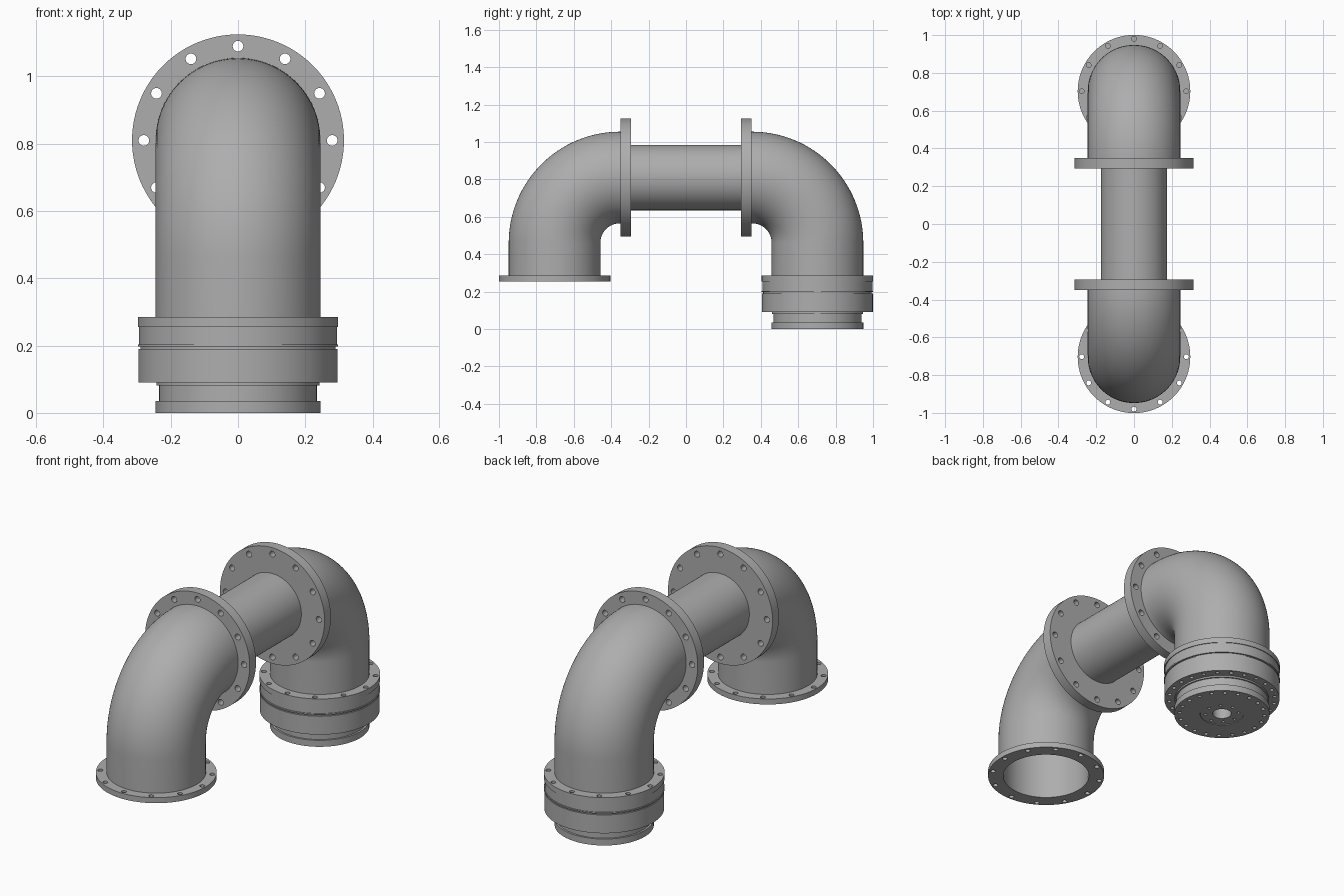
import bpy, bmesh, math
from mathutils import Matrix, Vector

SIDES = 96
cube = bpy.data.objects.get("Cube")
if cube:
    bpy.data.objects.remove(cube, do_unlink=True)

steel = bpy.data.materials.new("grey steel")
steel.use_nodes = True
steel.diffuse_color = (0.42, 0.42, 0.42, 1)
steel.node_tree.nodes["Principled BSDF"].inputs["Base Color"].default_value = steel.diffuse_color


def finish(name, bm):
    """Clean the mesh, link it and smooth its curved faces."""
    bmesh.ops.remove_doubles(bm, verts=bm.verts, dist=0.0001)
    bmesh.ops.recalc_face_normals(bm, faces=bm.faces)
    mesh = bpy.data.meshes.new(name)
    bm.to_mesh(mesh)
    bm.free()
    mesh.materials.append(steel)
    obj = bpy.data.objects.new(name, mesh)
    bpy.context.collection.objects.link(obj)
    bpy.ops.object.select_all(action="DESELECT")
    obj.select_set(True)
    bpy.context.view_layer.objects.active = obj
    bpy.ops.object.shade_smooth_by_angle(angle=math.radians(30))
    return obj


def sweep(name, stations):
    """Skin a closed loop of circles, each given as (y, z, tilt, radius)."""
    bm = bmesh.new()
    rings = []
    for y, z, tilt, r in stations:
        ring = []
        for i in range(SIDES):
            a = math.tau * i / SIDES
            v = r * math.sin(a)
            ring.append(bm.verts.new((r * math.cos(a), y + v * math.cos(tilt), z + v * math.sin(tilt))))
        rings.append(ring)
    for k, ring in enumerate(rings):
        nxt = rings[(k + 1) % len(rings)]
        for i in range(SIDES):
            j = (i + 1) % SIDES
            bm.faces.new((ring[i], ring[j], nxt[j], nxt[i]))
    return finish(name, bm)


def tube(name, path, outer, inner):
    """Hollow pipe along a path of (y, z, tilt)."""
    return sweep(name, [(*p, outer) for p in path] + [(*p, inner) for p in reversed(path)])


def lathe(name, y, profile):
    """Closed (radius, z) profile turned about a vertical axis."""
    return sweep(name, [(y, z, 0, r) for r, z in profile])


def plate(name, centre, thick, radius, bore, bolts, axis="z"):
    """Round plate with a bore and bolt circles (count, circle radius, hole radius)."""
    curve = bpy.data.curves.new(name + "_outline", "CURVE")
    curve.dimensions = "2D"
    curve.fill_mode = "BOTH"
    curve.extrude = thick / 2
    circles = [(0, 0, radius, SIDES), (0, 0, bore, SIDES)]
    for count, ring, hole in bolts:
        for i in range(count):
            a = math.tau * i / count
            circles.append((ring * math.cos(a), ring * math.sin(a), hole, 16))
    for cx, cy, r, n in circles:
        spline = curve.splines.new("POLY")
        spline.points.add(n - 1)
        spline.use_cyclic_u = True
        for i, p in enumerate(spline.points):
            a = math.tau * i / n
            p.co = (cx + r * math.cos(a), cy + r * math.sin(a), 0, 1)
    temp = bpy.data.objects.new(name + "_outline", curve)
    bpy.context.collection.objects.link(temp)
    bpy.context.view_layer.update()
    bm = bmesh.new()
    bm.from_mesh(temp.evaluated_get(bpy.context.evaluated_depsgraph_get()).to_mesh())
    bpy.data.objects.remove(temp, do_unlink=True)
    bpy.data.curves.remove(curve)
    turn = Matrix.Rotation(math.pi / 2, 4, "X") if axis == "y" else Matrix.Identity(4)
    bm.transform(Matrix.Translation(Vector(centre)) @ turn)
    return finish(name, bm)


AXIS_Y, AXIS_Z, BEND = 0.703, 0.81, 0.35

# Two mirrored elbows with their flanges
for label, s in (("front", -1), ("back", 1)):
    path = [(s * AXIS_Y, 0.27, 0)]
    for i in range(33):
        a = math.pi / 2 * i / 32
        path.append((s * (AXIS_Y - BEND + BEND * math.cos(a)),
                     AXIS_Z - BEND + BEND * math.sin(a), s * a))
    path.append((s * 0.33, AXIS_Z, s * math.pi / 2))
    tube(label + "_elbow", path, 0.245, 0.222)
    plate(label + "_upper_flange", (0, s * 0.322, AXIS_Z), 0.054, 0.315, 0.15,
          [(12, 0.28, 0.016)], "y")
    plate(label + "_lower_flange", (0, s * AXIS_Y, 0.27), 0.03, 0.298, 0.22,
          [(12, 0.277, 0.013)])

# Straight pipe between the elbows
tube("middle_pipe", [(y, AXIS_Z, math.pi / 2) for y in (-0.31, 0.31)], 0.175, 0.152)

# Swivel joint under the back elbow
lathe("joint_body", AXIS_Y, [
    (0.22, 0.255), (0.294, 0.255), (0.294, 0.204), (0.298, 0.204), (0.298, 0.197),
    (0.29, 0.197), (0.29, 0.19), (0.296, 0.19), (0.296, 0.12), (0.22, 0.12)])
plate("joint_shoulder", (0, AXIS_Y, 0.105), 0.03, 0.296, 0.2, [(24, 0.272, 0.01)])
lathe("joint_neck", AXIS_Y, [
    (0.05, 0.13), (0.243, 0.13), (0.243, 0.081), (0.235, 0.081), (0.235, 0.025), (0.05, 0.025)])
plate("joint_end_disc", (0, AXIS_Y, 0.0175), 0.035, 0.245, 0.112, [(20, 0.218, 0.01)])
plate("joint_hub", (0, AXIS_Y, 0.018), 0.03, 0.111, 0.048, [(8, 0.085, 0.008)])
